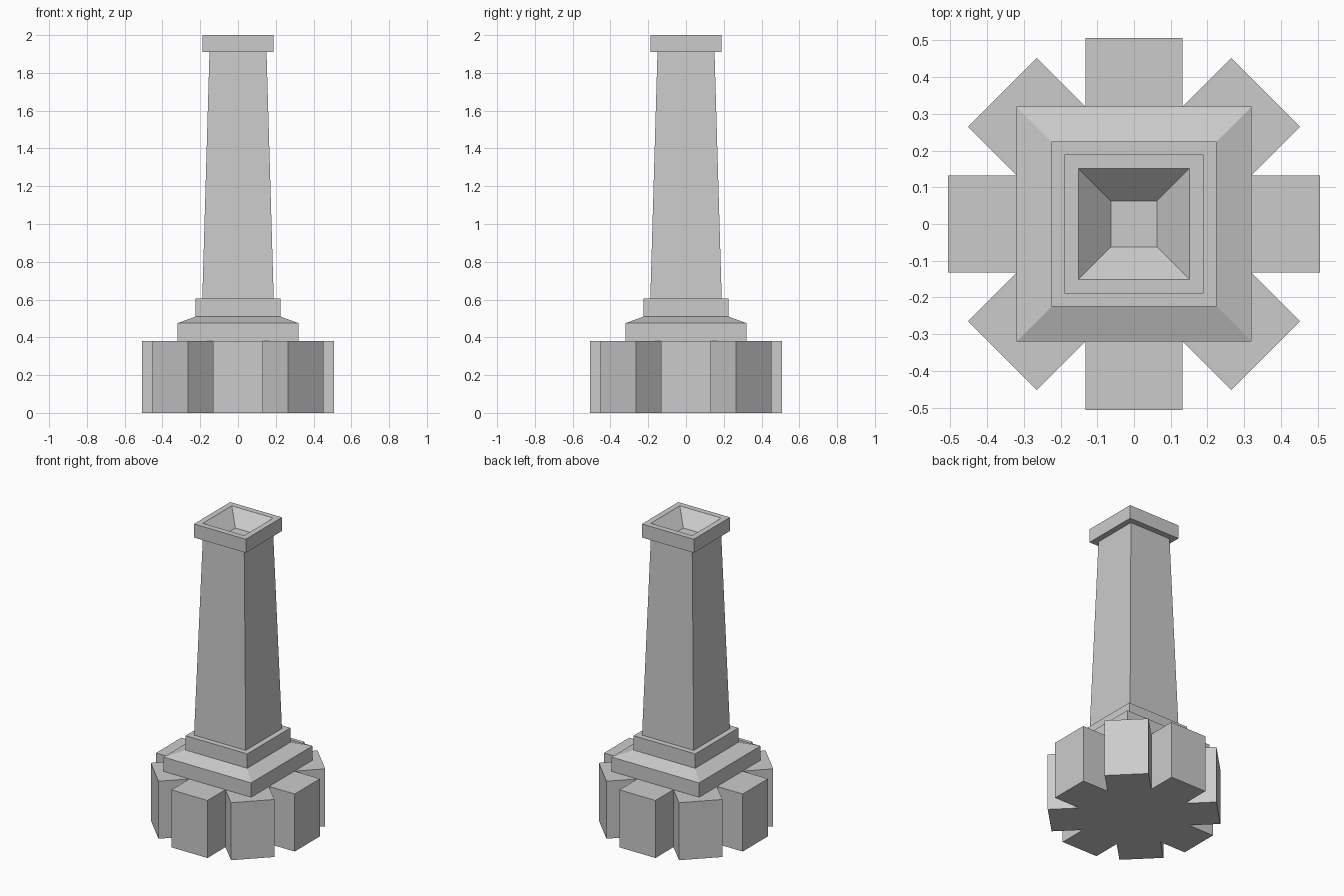
import bpy
import bmesh
from math import cos, sin, tan, pi

cube = bpy.data.objects.get("Cube")
if cube:
    bpy.data.objects.remove(cube, do_unlink=True)

stone = bpy.data.materials.new("grey stone")
stone.use_nodes = True
GREY = (0.6, 0.6, 0.6, 1.0)
stone.diffuse_color = GREY
stone.node_tree.nodes["Principled BSDF"].inputs["Base Color"].default_value = GREY


def finish(name, bm):
    bmesh.ops.recalc_face_normals(bm, faces=bm.faces)
    mesh = bpy.data.meshes.new(name)
    bm.to_mesh(mesh)
    bm.free()
    mesh.materials.append(stone)
    obj = bpy.data.objects.new(name, mesh)
    bpy.context.collection.objects.link(obj)
    return obj


def square_loft(name, profile, pit_depth=None):
    """Stack square rings given as (half width, z); the top may sink to a point."""
    bm = bmesh.new()
    rings = [[bm.verts.new((sx * h, sy * h, z))
              for sx, sy in ((-1, -1), (1, -1), (1, 1), (-1, 1))]
             for h, z in profile]
    bm.faces.new(rings[0])
    for low, high in zip(rings, rings[1:]):
        for i in range(4):
            j = (i + 1) % 4
            bm.faces.new((low[i], low[j], high[j], high[i]))
    if pit_depth is None:
        bm.faces.new(rings[-1])
    else:
        apex = bm.verts.new((0, 0, profile[-1][1] - pit_depth))
        for i in range(4):
            bm.faces.new((rings[-1][i], rings[-1][(i + 1) % 4], apex))
    return finish(name, bm)


def star_prism(name, arms, reach, half_width, height):
    """Extrude an outline of square-ended arms radiating from the centre."""
    bm = bmesh.new()
    notch = half_width / tan(pi / arms)
    outline = []
    for i in range(arms):
        a = 2 * pi * i / arms
        for r, w in ((reach, -half_width), (reach, half_width), (notch, half_width)):
            outline.append(bm.verts.new((r * cos(a) - w * sin(a),
                                         r * sin(a) + w * cos(a), 0)))
    base = bm.faces.new(outline)
    top = bmesh.ops.extrude_face_region(bm, geom=[base], use_keep_orig=True)
    moved = [v for v in top["geom"] if isinstance(v, bmesh.types.BMVert)]
    bmesh.ops.translate(bm, verts=moved, vec=(0, 0, height))
    return finish(name, bm)


# Eight-armed foundation
star_prism("foundation", 8, 0.507, 0.132, 0.38)

# Stepped plinth with a sloped shoulder
square_loft("plinth", [(0.32, 0.38), (0.32, 0.475), (0.225, 0.51), (0.225, 0.605)])

# Tapering shaft
square_loft("shaft", [(0.189, 0.605), (0.151, 1.91)])

# Overhanging cap with a sunken pyramid opening
square_loft("cap", [(0.189, 1.91), (0.189, 2.0), (0.151, 2.0)], pit_depth=0.155)
